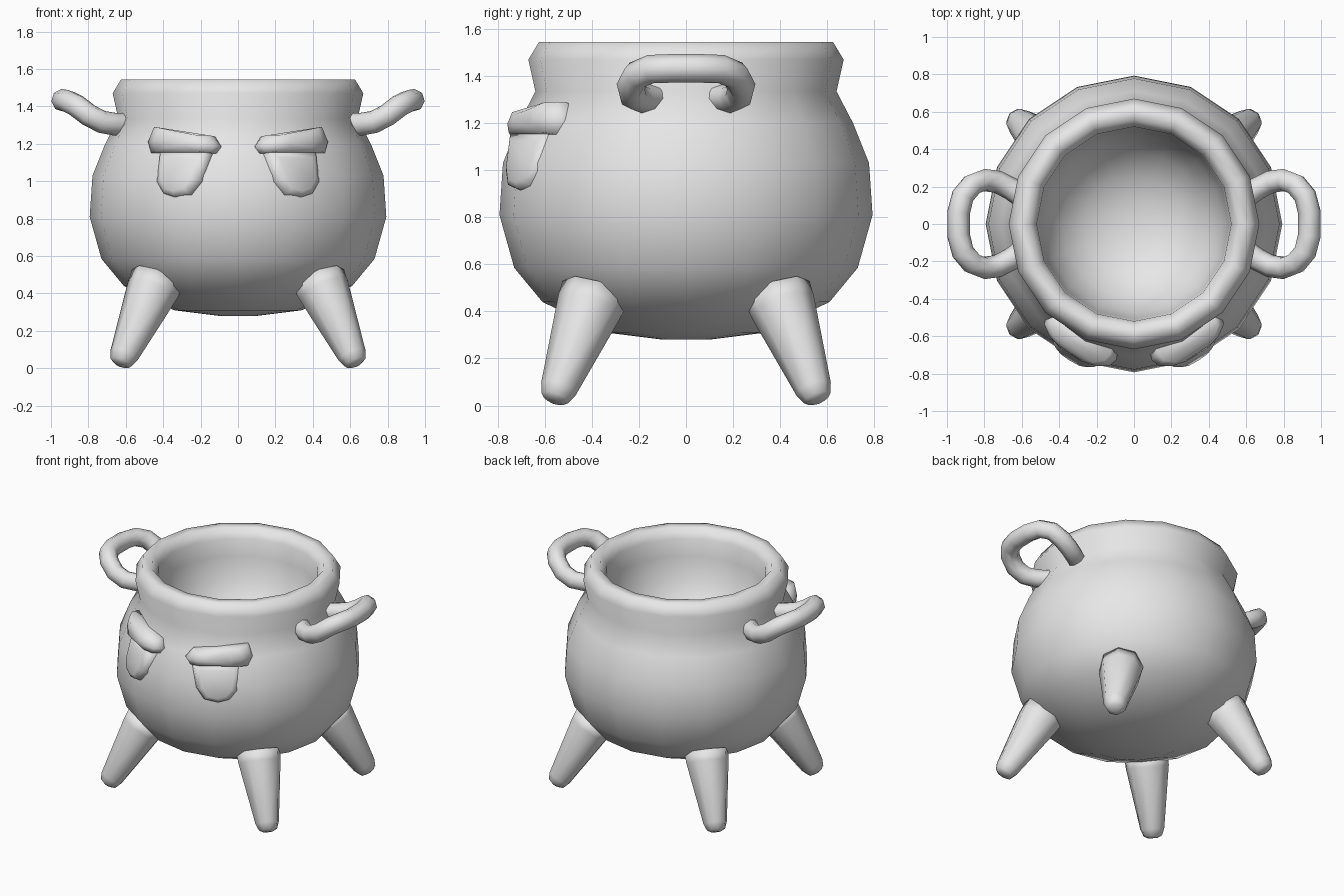
import bpy, bmesh, math
from mathutils import Vector, Matrix

if "Cube" in bpy.data.objects:
    bpy.data.objects.remove(bpy.data.objects["Cube"])

iron = bpy.data.materials.new("light_grey_iron")
iron.diffuse_color = (0.8, 0.8, 0.8, 1)
iron.use_nodes = True
iron.node_tree.nodes["Principled BSDF"].inputs["Base Color"].default_value = iron.diffuse_color


def finish(name, bm, matrix=None):
    """Turn a bmesh into a smooth shaded object."""
    bmesh.ops.remove_doubles(bm, verts=bm.verts, dist=1e-5)
    if matrix:
        bmesh.ops.transform(bm, matrix=matrix, verts=bm.verts)
    bmesh.ops.recalc_face_normals(bm, faces=bm.faces)
    for f in bm.faces:
        f.smooth = True
    mesh = bpy.data.meshes.new(name)
    bm.to_mesh(mesh)
    bm.free()
    mesh.materials.append(iron)
    obj = bpy.data.objects.new(name, mesh)
    bpy.context.collection.objects.link(obj)
    return obj


def loft(name, rings, matrix=None):
    """Skin a list of equal length point loops and cap both ends."""
    bm = bmesh.new()
    loops = [[bm.verts.new(p) for p in ring] for ring in rings]
    n = len(rings[0])
    for a, b in zip(loops, loops[1:]):
        for i in range(n):
            j = (i + 1) % n
            bm.faces.new((a[i], a[j], b[j], b[i]))
    bm.faces.new(loops[0])
    bm.faces.new(loops[-1])
    return finish(name, bm, matrix)


def lathe(name, profile, sides, matrix=None):
    rings = []
    for r, z in profile:
        rings.append([(r * math.cos(2 * math.pi * i / sides),
                       r * math.sin(2 * math.pi * i / sides), z) for i in range(sides)])
    return loft(name, rings, matrix)


def slab(name, outline, layers, centre, yaw, tilt, side):
    """Domed plate: outline in (across, up), layers of (depth, scale across, scale up)."""
    cx = sum(p[0] for p in outline) / len(outline)
    cz = sum(p[1] for p in outline) / len(outline)
    rings = [[(cx + (u - cx) * s, -d, cz + (v - cz) * t) for u, v in outline]
             for d, s, t in layers]
    m = (Matrix.Scale(side, 4, (1, 0, 0)) @ Matrix.Translation(centre)
         @ Matrix.Rotation(math.radians(yaw), 4, 'Z')
         @ Matrix.Rotation(math.radians(tilt), 4, 'X'))
    return loft(name, rings, m)


# Pot: outer wall, rolled rim and bowl shaped hollow in one profile
pot_profile = [(0.1, 0.28), (0.34, 0.31), (0.61, 0.44), (0.73, 0.585), (0.793, 0.81),
               (0.778, 1.03), (0.71, 1.2), (0.64, 1.335), (0.67, 1.47), (0.625, 1.545),
               (0.56, 1.545), (0.52, 1.48), (0.51, 1.36), (0.475, 1.2), (0.39, 1.06),
               (0.27, 0.97), (0.14, 0.925), (0.04, 0.915)]
lathe("pot", pot_profile, 16)

# Four splayed, tapering legs
leg_profile = [(0.03, 0), (0.06, 0.015), (0.078, 0.06), (0.14, 0.46), (0.145, 0.53)]
for sx, x_name in ((-1, "left"), (1, "right")):
    for sy, y_name in ((-1, "front"), (1, "back")):
        axis = Vector((-0.157 * sx, -0.135 * sy, 0.36))
        place = (Matrix.Translation((0.632 * sx, 0.562 * sy, 0.018))
                 @ axis.to_track_quat('Z', 'Y').to_matrix().to_4x4())
        lathe(f"{y_name}_{x_name}_leg", leg_profile, 8, place)

# Handles: bent round bars rising away from the neck
half = [(0.59, 0.14, 1.305), (0.66, 0.19, 1.305), (0.73, 0.225, 1.318),
        (0.80, 0.235, 1.355), (0.865, 0.21, 1.405), (0.915, 0.15, 1.43), (0.938, 0.06, 1.433)]
path = half + [(x, -y, z) for x, y, z in reversed(half)]
for side, label in ((-1, "left"), (1, "right")):
    curve = bpy.data.curves.new(label + "_handle", 'CURVE')
    curve.dimensions = '3D'
    curve.bevel_depth = 0.061
    curve.bevel_resolution = 2
    curve.use_fill_caps = True
    spline = curve.splines.new('POLY')
    spline.points.add(len(path) - 1)
    for point, (x, y, z) in zip(spline.points, path):
        point.co = (x * side, y, z, 1)
    curve.materials.append(iron)
    bpy.context.collection.objects.link(bpy.data.objects.new(label + "_handle", curve))

# Drooping eyes with heavy lids, set on the front of the pot
eye = [(-0.155, 0.12), (-0.15, -0.05), (-0.095, -0.115), (-0.02, -0.135),
       (0.075, -0.115), (0.125, -0.04), (0.155, 0.12)]
lid = [(-0.215, 0.0), (-0.18, 0.08), (0.18, 0.035), (0.225, -0.02),
       (0.2, -0.06), (-0.19, -0.06)]
for side, label in ((1, "left"), (-1, "right")):
    slab(label + "_eye", eye,
         [(-0.08, 0.92, 0.92), (0.0, 1, 1), (0.035, 0.92, 0.95), (0.055, 0.68, 0.72)],
         (-0.292, -0.668, 1.037), -32, -15, side)
    slab(label + "_eyelid", lid,
         [(-0.09, 0.9, 0.9), (-0.03, 1, 1), (0.015, 0.95, 1), (0.055, 0.68, 0.9), (0.075, 0.35, 0.6)],
         (-0.3, -0.63, 1.21), -32, -6, side)
